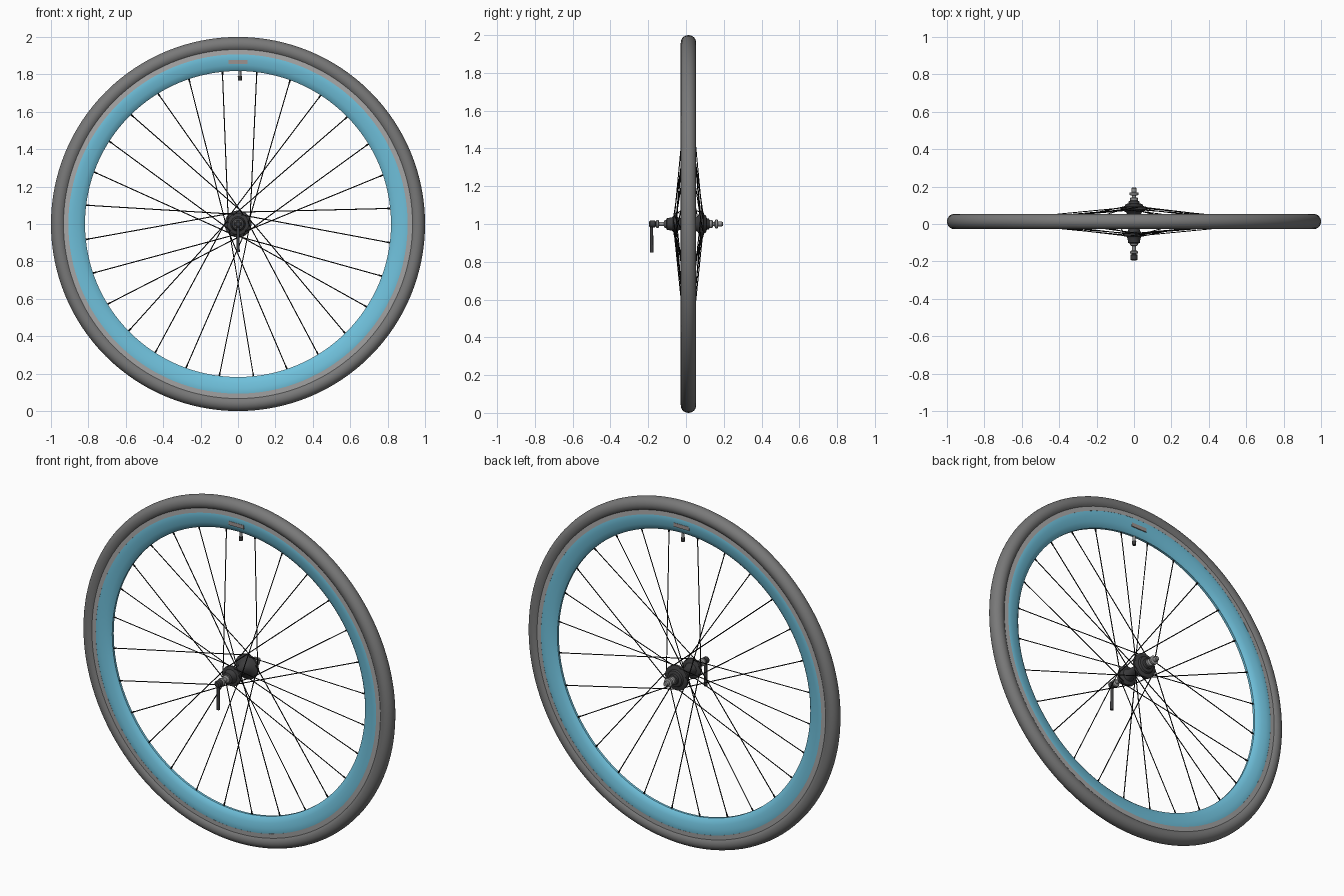
import bpy, bmesh
from math import sin, cos, pi, radians
from mathutils import Vector

if "Cube" in bpy.data.objects:
    bpy.data.objects.remove(bpy.data.objects["Cube"])

MID = 0.013   # y of the wheel's middle plane
AXLE_Z = 1.0


def material(name, rgb):
    m = bpy.data.materials.new(name)
    m.use_nodes = True
    m.diffuse_color = (*rgb, 1)
    m.node_tree.nodes["Principled BSDF"].inputs["Base Color"].default_value = (*rgb, 1)
    return m


RUBBER = material("tyre grey", (0.19, 0.19, 0.19))
TRACK = material("brake track grey", (0.38, 0.38, 0.38))
BLUE = material("sky blue", (0.16, 0.53, 0.71))
DARK = material("hub black", (0.045, 0.045, 0.047))
BLACK = material("spoke black", (0.008, 0.008, 0.008))
STEEL = material("steel", (0.3, 0.3, 0.3))
BADGE = material("badge grey", (0.33, 0.29, 0.28))


def finish(name, bm, mat, smooth=True):
    bmesh.ops.recalc_face_normals(bm, faces=bm.faces)
    mesh = bpy.data.meshes.new(name)
    bm.to_mesh(mesh)
    bm.free()
    mesh.materials.append(mat)
    ob = bpy.data.objects.new(name, mesh)
    bpy.context.collection.objects.link(ob)
    if smooth:
        bpy.ops.object.select_all(action="DESELECT")
        ob.select_set(True)
        bpy.context.view_layer.objects.active = ob
        bpy.ops.object.shade_smooth_by_angle(angle=radians(35))
    return ob


def lathe(name, profile, mat, steps=32, closed=False):
    """Turn (radius, y) points around the axle."""
    bm = bmesh.new()
    rings = []
    for r, y in profile:
        rings.append([bm.verts.new((r * sin(a), y, AXLE_Z + r * cos(a)))
                      for a in (2 * pi * i / steps for i in range(steps))])
    pairs = list(zip(rings, rings[1:]))
    if closed:
        pairs.append((rings[-1], rings[0]))
    else:
        bm.faces.new(rings[0])
        bm.faces.new(rings[-1])
    for a, b in pairs:
        for i in range(steps):
            j = (i + 1) % steps
            bm.faces.new((a[i], a[j], b[j], b[i]))
    return finish(name, bm, mat)


def rod(bm, start, end, r1, r2=None, sides=6):
    start, end = Vector(start), Vector(end)
    d = end - start
    made = bmesh.ops.create_cone(bm, cap_ends=True, segments=sides, radius1=r1,
                                 radius2=r1 if r2 is None else r2, depth=d.length)
    rot = d.to_track_quat("Z", "Y").to_matrix()
    for v in made["verts"]:
        v.co = rot @ v.co + (start + end) / 2


def polar(r, a, y):
    return (r * sin(a), y, AXLE_Z + r * cos(a))


# Tyre: a fat ring open towards the rim
arc = [radians(-135 + 270 * i / 20) for i in range(21)]
lathe("tyre", [(0.96 + 0.04 * cos(a), MID + 0.041 * sin(a)) for a in arc],
      RUBBER, 128, closed=True)

# Brake tracks on both sides of the rim
for side, label in ((-1, "front"), (1, "back")):
    lathe(label + "_brake_track",
          [(r, MID + side * y) for r, y in
           ((0.936, 0.022), (0.936, 0.03), (0.907, 0.032), (0.907, 0.022))],
          TRACK, 128, closed=True)

# Deep rim
half = [(0.925, 0.026), (0.907, 0.0315), (0.88, 0.030), (0.85, 0.025),
        (0.828, 0.016), (0.818, 0.007)]
lathe("rim", [(r, MID - y) for r, y in half] + [(r, MID + y) for r, y in reversed(half)],
      BLUE, 128, closed=True)

# Badge plates near the top of the rim
for side, label in ((-1, "front"), (1, "back")):
    bm = bmesh.new()
    bmesh.ops.create_cube(bm, size=1)
    for v in bm.verts:
        v.co = (v.co.x * 0.1, MID + side * 0.0285 + v.co.y * 0.006, 1.866 + v.co.z * 0.022)
    finish(label + "_badge", bm, BADGE, False)

# Hub shell with a small front flange and a larger back flange
lathe("hub_shell",
      [(0.022, -0.105), (0.032, -0.1), (0.034, -0.078), (0.04, -0.068), (0.058, -0.064),
       (0.058, -0.052), (0.036, -0.044), (0.027, -0.02), (0.027, 0.035), (0.042, 0.062),
       (0.072, 0.078), (0.072, 0.09), (0.05, 0.096), (0.045, 0.106), (0.03, 0.11),
       (0.028, 0.122), (0.02, 0.125)], DARK)

# Axle, springs and skewer ends
lathe("axle", [(0.011, -0.165), (0.011, 0.16)], STEEL, 16)
for side, label in ((-1, "front"), (1, "back")):
    lathe(label + "_lock_nut",
          [(r, MID + side * y) for r, y in
           ((0.018, 0.105), (0.022, 0.112), (0.022, 0.125), (0.014, 0.13))], STEEL, 12)
lathe("front_skewer_collar",
      [(0.014, -0.142), (0.022, -0.147), (0.022, -0.156), (0.012, -0.16)], STEEL, 20)
lathe("back_skewer_nut",
      [(0.014, 0.152), (0.025, 0.156), (0.025, 0.167), (0.013, 0.17),
       (0.013, 0.19), (0.009, 0.195)], STEEL, 20)

# Quick release head and hanging lever
lathe("lever_head", [(0.012, -0.195), (0.019, -0.19), (0.019, -0.165), (0.012, -0.16)],
      DARK, 20)
bm = bmesh.new()
rod(bm, (0, -0.182, 1.0), (0, -0.182, 0.85), 0.008, 0.0095, 12)
finish("release_lever", bm, DARK)

# Crossed spokes, alternating between the flanges, with a nipple at each rim end
COUNT = 28
pitch = 2 * pi / COUNT
spokes, nipples = bmesh.new(), bmesh.new()
for k in range(COUNT):
    rim_a = (k + 0.5) * pitch + radians(0.6)
    turn = 1 if k % 4 < 2 else -1
    hub_a = rim_a + turn * radians(77)
    hub_r, hub_y = (0.064, 0.084) if k % 2 == 0 else (0.052, -0.058)
    hub_y += turn * 0.006
    inner = Vector(polar(hub_r, hub_a, hub_y))
    outer = Vector(polar(0.822, rim_a, MID))
    rod(spokes, inner, outer, 0.0028)
    rod(nipples, outer, outer + (inner - outer).normalized() * 0.022, 0.005, 0.004)
finish("spokes", spokes, BLACK)
finish("spoke_nipples", nipples, BLACK)

# Valve stem with a dark cap
bm = bmesh.new()
rod(bm, (0.01, MID, 1.825), (0.01, MID, 1.785), 0.008, sides=12)
finish("valve_stem", bm, STEEL)
bm = bmesh.new()
rod(bm, (0.01, MID, 1.79), (0.01, MID, 1.767), 0.0115, 0.010, 12)
finish("valve_cap", bm, DARK)
